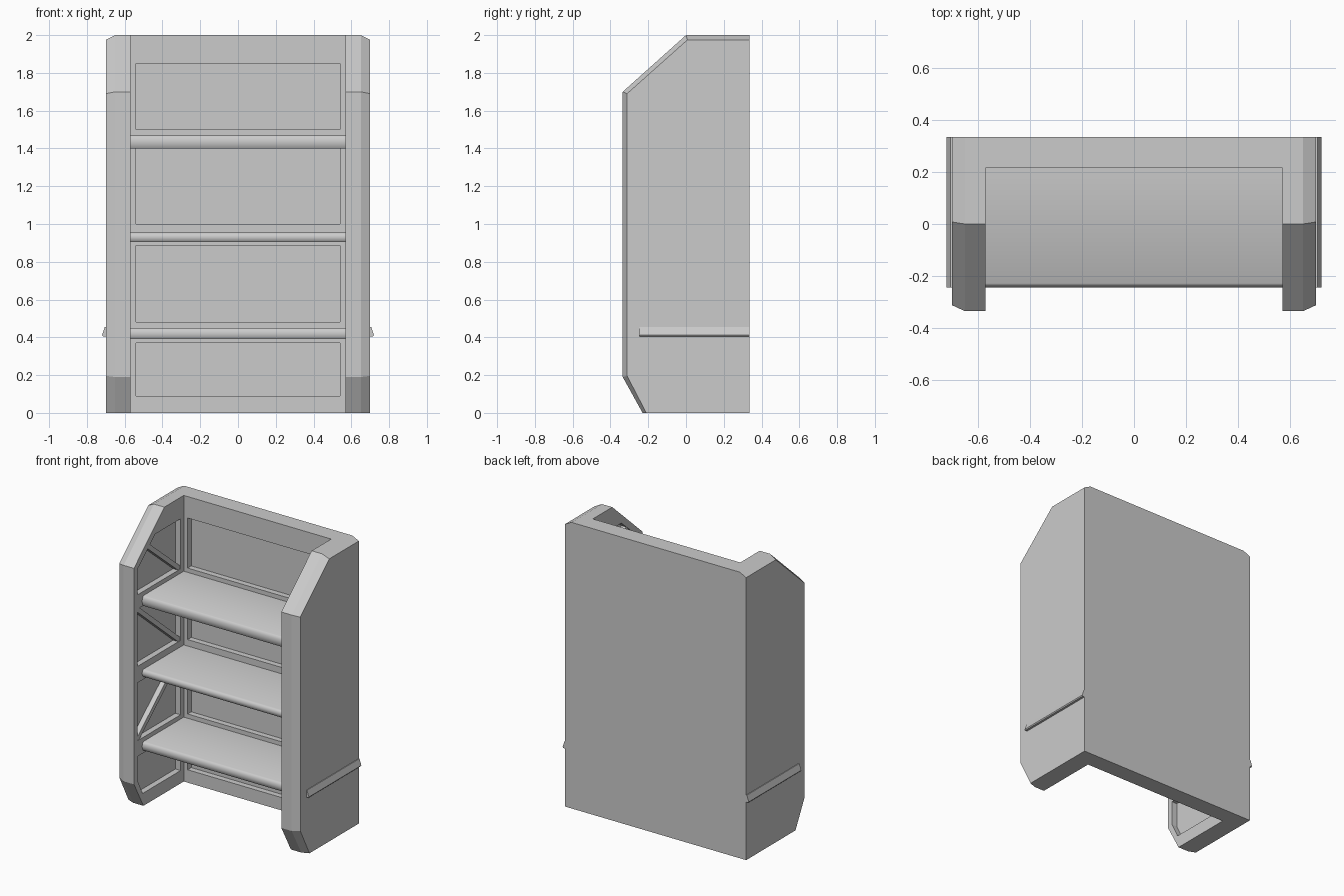
import bpy, bmesh
from mathutils import Vector

if "Cube" in bpy.data.objects:
    bpy.data.objects.remove(bpy.data.objects["Cube"], do_unlink=True)

# Single plain grey
GREY = (0.6, 0.6, 0.6, 1)
mat = bpy.data.materials.new("plain grey")
mat.use_nodes = True
mat.diffuse_color = GREY
mat.node_tree.nodes["Principled BSDF"].inputs["Base Color"].default_value = GREY


def loft(name, loops):
    """Closed solid through matching loops, each an (x, [(y, z), ...]) section."""
    bm = bmesh.new()
    rings = [[bm.verts.new((x, y, z)) for y, z in pts] for x, pts in loops]
    n = len(rings[0])
    for a, b in zip(rings, rings[1:]):
        for i in range(n):
            j = (i + 1) % n
            bm.faces.new((a[i], a[j], b[j], b[i]))
    bm.faces.new(rings[0])
    bm.faces.new(rings[-1])
    bmesh.ops.recalc_face_normals(bm, faces=bm.faces)
    mesh = bpy.data.meshes.new(name)
    bm.to_mesh(mesh)
    bm.free()
    mesh.materials.append(mat)
    obj = bpy.data.objects.new(name, mesh)
    bpy.context.collection.objects.link(obj)
    return obj


def prism(name, x0, x1, pts):
    return loft(name, [(x0, pts), (x1, pts)])


def rect(y0, y1, z0, z1):
    return [(y0, z0), (y1, z0), (y1, z1), (y0, z1)]


def activate(obj):
    bpy.ops.object.select_all(action='DESELECT')
    obj.select_set(True)
    bpy.context.view_layer.objects.active = obj


def carve(obj, cutters):
    """Cut recesses permanently and discard the cutters."""
    activate(obj)
    for c in cutters:
        mod = obj.modifiers.new("recess", 'BOOLEAN')
        mod.operation = 'DIFFERENCE'
        mod.solver = 'EXACT'
        mod.object = c
        bpy.ops.object.modifier_apply(modifier=mod.name)
        bpy.data.objects.remove(c, do_unlink=True)


INNER, OUTER, BACK, WALL, DEPTH = 0.57, 0.70, 0.335, 0.215, 0.04
BAYS = [(0.09, 0.37), (0.48, 0.885), (1.0, 1.4), (1.5, 1.85)]

# Back wall with one shallow recess per bay
wall = prism("back_wall", -INNER, INNER, rect(WALL, BACK, 0, 2))
carve(wall, [prism("cutter", -0.54, 0.54, rect(0.1, WALL + DEPTH, a, b)) for a, b in BAYS])

# Side panels: clipped outline, softened outer edge, recessed inner face
outline = [(-0.23, 0), (-0.335, 0.19), (-0.335, 1.70), (0, 2), (BACK, 2), (BACK, 0)]
shrunk = [(-0.21, 0), (-0.312, 0.196), (-0.312, 1.69), (0.008, 1.975), (BACK, 1.975), (BACK, 0)]
F, R = -0.295, 0.18
recesses = [rect(F, R, a, b) for a, b in BAYS]
recesses[0] = [(-0.24, 0.09), (R, 0.09), (R, 0.37), (F, 0.37), (F, 0.2)]
recesses[3] = [(F, 1.5), (R, 1.5), (R, 1.85), (-0.1, 1.85), (F, 1.68)]
# Diagonal braces as (front, rear) ends
braces = [((F, 0.48), (R, 0.885)), ((F, 1.4), (R, 1.0)), ((-0.17, 1.79), (R, 1.5))]

for s, side in ((1, "left"), (-1, "right")):
    panel = loft(side + "_side_panel",
                 [(s * INNER, outline), (s * 0.65, outline), (s * OUTER, shrunk)])
    carve(panel, [prism("cutter", s * 0.5, s * (INNER + DEPTH), r) for r in recesses])
    for i, (a, b) in enumerate(braces):
        a, b = Vector(a), Vector(b)
        d = (b - a).normalized()
        w = Vector((-d.y, d.x)) * 0.016
        prism(f"{side}_brace_{i + 1}", s * (INNER + 0.004), s * (INNER + DEPTH + 0.01),
              [tuple(p) for p in (a - w, b - w, b + w, a + w)])
    # Outer rub rail, wider at its lower edge
    rail = [(0.69, 0.455), (0.705, 0.455), (0.72, 0.412), (0.715, 0.405), (0.69, 0.405)]
    obj = prism(side + "_rub_rail", -0.245, BACK, rail)
    for v in obj.data.vertices:
        y, x, z = v.co
        v.co = (s * x, y, z)
    bm = bmesh.new()
    bm.from_mesh(obj.data)
    bmesh.ops.recalc_face_normals(bm, faces=bm.faces)
    bm.to_mesh(obj.data)
    bm.free()

# Shelves with a rounded front lip
for i, (low, top) in enumerate([(0.39, 0.45), (0.905, 0.955), (1.4, 1.47)]):
    h = top - low
    lip = [(-0.228, 1), (-0.236, 0.92), (-0.242, 0.75), (-0.245, 0.5), (-0.242, 0.2), (-0.234, 0)]
    pts = [(WALL, top)] + [(y, low + h * f) for y, f in lip] + [(WALL, low)]
    shelf = prism(f"shelf_{i + 1}", -INNER, INNER, pts)
    activate(shelf)
    bpy.ops.object.shade_smooth_by_angle(angle=0.7)
